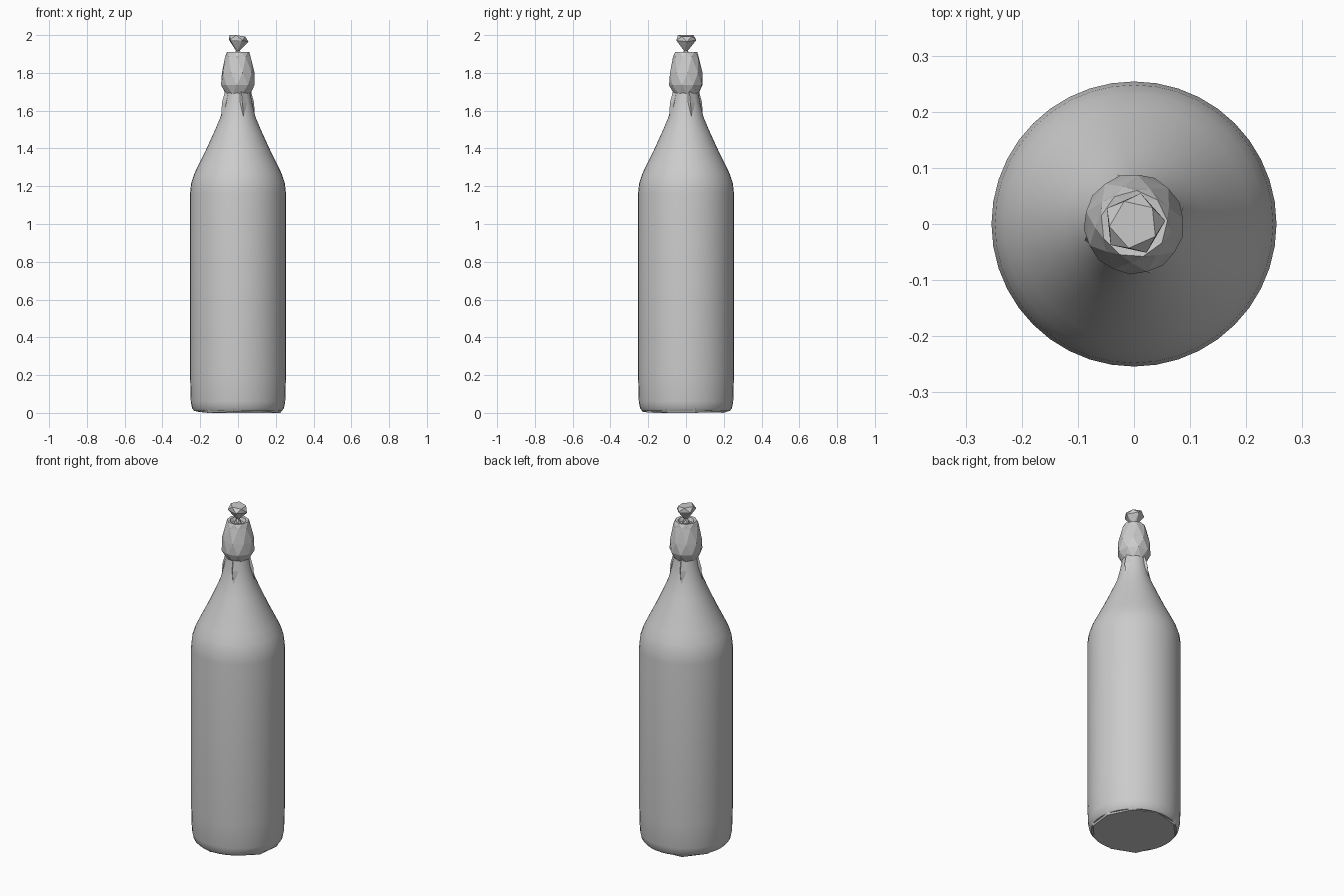
import bpy, bmesh, math

cube = bpy.data.objects.get("Cube")
if cube:
    bpy.data.objects.remove(cube, do_unlink=True)

grey = bpy.data.materials.new("bottle grey")
grey.use_nodes = True
COLOUR = (0.6, 0.6, 0.6, 1)
grey.diffuse_color = COLOUR
grey.node_tree.nodes["Principled BSDF"].inputs["Base Color"].default_value = COLOUR


def lathe(name, profile, sides, turn=0.0, twist=0.0, smooth=None):
    """Revolve (radius, height) pairs about z; twist staggers the rings."""
    bm = bmesh.new()
    rings = []
    for k, (r, z) in enumerate(profile):
        angles = [turn + twist * k + math.tau * i / sides for i in range(sides)]
        rings.append([bm.verts.new((r * math.cos(a), r * math.sin(a), z)) for a in angles])
    for low, high in zip(rings, rings[1:]):
        for i in range(sides):
            j = (i + 1) % sides
            if twist:
                bm.faces.new((low[i], low[j], high[i]))
                bm.faces.new((low[j], high[j], high[i]))
            else:
                bm.faces.new((low[i], low[j], high[j], high[i]))
    bm.faces.new(rings[0][::-1])
    bm.faces.new(rings[-1])
    bmesh.ops.recalc_face_normals(bm, faces=bm.faces)
    mesh = bpy.data.meshes.new(name)
    bm.to_mesh(mesh)
    bm.free()
    mesh.materials.append(grey)
    obj = bpy.data.objects.new(name, mesh)
    bpy.context.collection.objects.link(obj)
    if smooth:
        bpy.ops.object.select_all(action="DESELECT")
        obj.select_set(True)
        bpy.context.view_layer.objects.active = obj
        bpy.ops.object.shade_smooth_by_angle(angle=math.radians(smooth))
    return obj


# Smooth body, shoulder and neck
lathe("bottle_body", [
    (0.232, 0.01), (0.243, 0.025), (0.25, 0.06), (0.254, 0.2), (0.254, 1.16),
    (0.248, 1.215), (0.232, 1.265), (0.208, 1.315), (0.166, 1.4), (0.125, 1.49),
    (0.093, 1.565), (0.077, 1.63), (0.064, 1.7), (0.06, 1.76)], 40, smooth=40)

# Uneven base cap
base = lathe("base_cap", [(0.23, 0.0), (0.243, 0.025)], 10, turn=0.2)
for i, v in enumerate(base.data.vertices):
    if v.co.z < 0.01:
        v.co.z = 0.005 * (i % 3)

# Faceted collar around the mouth, with a recessed top
lathe("neck_collar", [
    (0.064, 1.685), (0.09, 1.735), (0.088, 1.8), (0.069, 1.885),
    (0.06, 1.91), (0.045, 1.908), (0.036, 1.89)], 9, turn=0.1, twist=math.pi / 9)

# Cut-gem stopper, slightly tilted at the top
stopper = lathe("stopper", [
    (0.025, 1.885), (0.011, 1.918), (0.056, 1.966), (0.044, 1.99)], 5,
    turn=0.1, twist=math.pi / 5)
for v in stopper.data.vertices:
    if v.co.z > 1.95:
        v.co.z += 0.01 - 0.2 * max(0.0, v.co.x)
top = max(v.co.z for v in stopper.data.vertices)
for v in stopper.data.vertices:
    v.co.z += 2.0 - top

# Pinched folds where the collar meets the neck
for k in range(4):
    a = math.radians(20 + 90 * k)
    fold = lathe("neck_fold_" + str(k + 1), [(0.004, 1.55), (0.022, 1.64), (0.02, 1.72)], 4)
    for v in fold.data.vertices:
        offset = 0.09 - (v.co.z - 1.55) * 0.25
        v.co.x += offset * math.cos(a)
        v.co.y += offset * math.sin(a)
